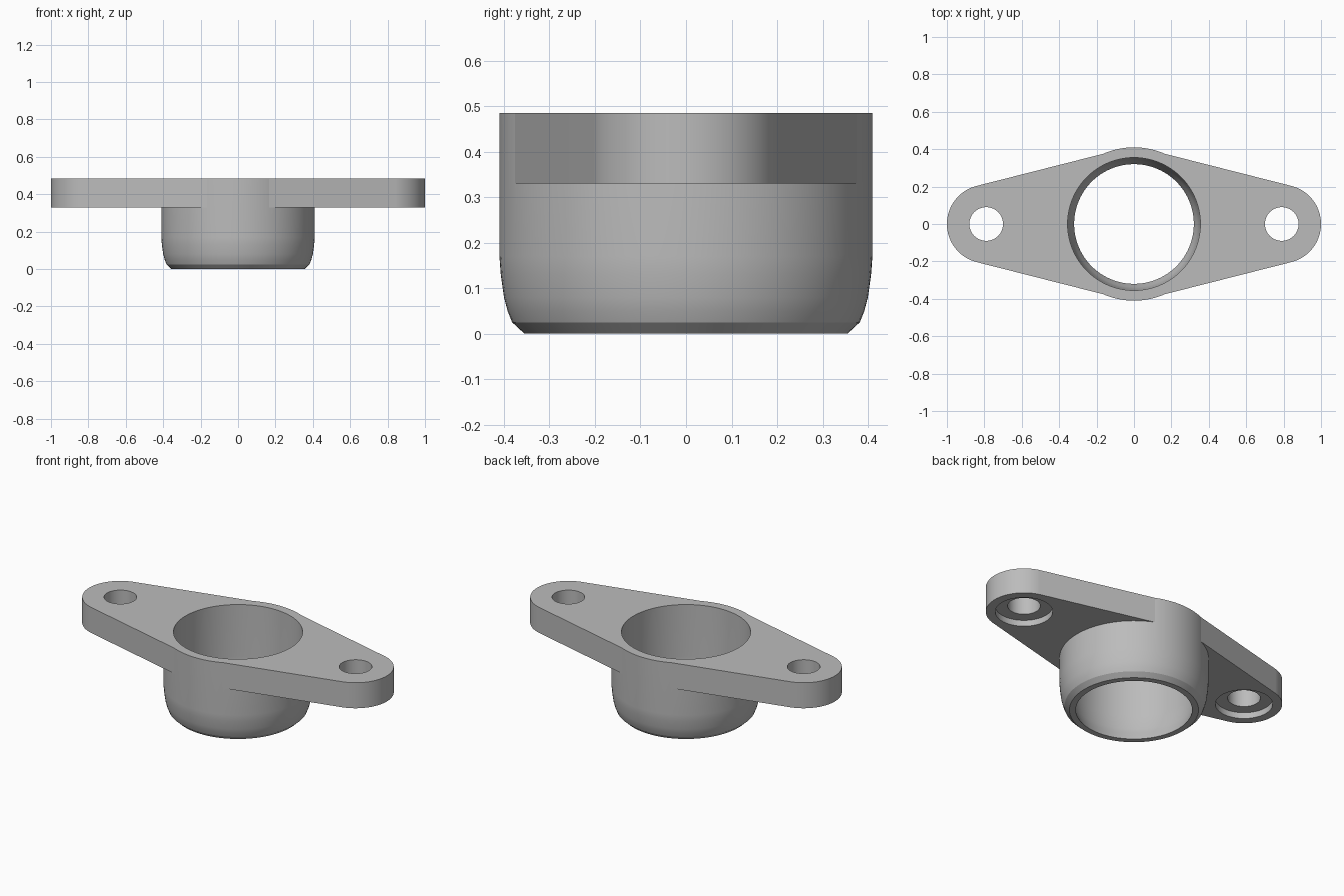
import bpy, bmesh
from math import sin, cos, radians
from mathutils import Matrix, Vector

cube = bpy.data.objects.get("Cube")
if cube:
    bpy.data.objects.remove(cube, do_unlink=True)

TOP, UNDERSIDE = 0.485, 0.33     # flange height range
HOLE_X, END_R = 0.79, 0.21       # lug centre and lug radius

grey = bpy.data.materials.new("plain grey")
grey.use_nodes = True
colour = (0.5, 0.5, 0.5, 1)
grey.diffuse_color = colour
grey.node_tree.nodes["Principled BSDF"].inputs["Base Color"].default_value = colour


def finish(name, bm):
    bmesh.ops.recalc_face_normals(bm, faces=bm.faces)
    mesh = bpy.data.meshes.new(name)
    bm.to_mesh(mesh)
    bm.free()
    mesh.materials.append(grey)
    obj = bpy.data.objects.new(name, mesh)
    bpy.context.collection.objects.link(obj)
    return obj


def arc(cx, r, start, end, steps):
    angles = [radians(start + (end - start) * i / steps) for i in range(steps + 1)]
    return [(cx + r * cos(a), r * sin(a)) for a in angles]


def lathe(name, profile, steps=96):
    bm = bmesh.new()
    verts = [bm.verts.new((r, 0, z)) for r, z in profile]
    edges = [bm.edges.new((a, b)) for a, b in zip(verts, verts[1:] + verts[:1])]
    bmesh.ops.spin(bm, geom=verts + edges, axis=(0, 0, 1), cent=(0, 0, 0),
                   angle=radians(360), steps=steps)
    bmesh.ops.remove_doubles(bm, verts=bm.verts, dist=0.0001)
    return finish(name, bm)


def prism(name, outline, z0, z1, side):
    bm = bmesh.new()
    face = bm.faces.new([bm.verts.new((x * side, y, z0)) for x, y in outline])
    top = bmesh.ops.extrude_face_region(bm, geom=[face])["geom"]
    bmesh.ops.translate(bm, vec=(0, 0, z1 - z0),
                        verts=[v for v in top if isinstance(v, bmesh.types.BMVert)])
    return finish(name, bm)


def combine(target, tool, operation):
    mod = target.modifiers.new(operation.lower(), 'BOOLEAN')
    mod.operation, mod.solver, mod.object = operation, 'EXACT', tool
    bpy.context.view_layer.objects.active = target
    bpy.ops.object.modifier_apply(modifier=mod.name)
    bpy.data.objects.remove(tool, do_unlink=True)


# Hollow hub: straight wall curving inward to a chamfered lower rim
taper = [(0.41, 0.17), (0.407, 0.13), (0.40, 0.08), (0.392, 0.05), (0.382, 0.025)]
wall = 0.055
outer = [(0.41, TOP)] + taper + [(0.355, 0)]
inner = [(0.32, 0)] + [(r - wall, z) for r, z in reversed(taper)] + [(0.41 - wall, TOP)]
flange = lathe("flanged_hub", outer + inner)

# Two tapered lugs rooted in the hub wall
lug = (arc(HOLE_X, END_R, -75, 75, 36) + [(0.165, 0.3753)]
       + arc(0, 0.38, 66, -66, 36) + [(0.165, -0.3753)])
for side in (-1, 1):
    combine(flange, prism("lug", lug, UNDERSIDE, TOP, side), 'UNION')

# Bolt holes with shallow counterbores underneath
for side in (-1, 1):
    for radius, z0, z1 in ((0.09, 0.2, 0.6), (0.158, 0.2, UNDERSIDE + 0.037)):
        circle = arc(HOLE_X, radius, 0, 355, 71)
        combine(flange, prism("cutter", circle, z0, z1, side), 'DIFFERENCE')

# Smooth round walls, crisp rims, flat planes
bpy.ops.object.select_all(action='DESELECT')
flange.select_set(True)
bpy.context.view_layer.objects.active = flange
bpy.ops.object.shade_smooth_by_angle(angle=radians(9))
weighted = flange.modifiers.new("weighted normals", 'WEIGHTED_NORMAL')
weighted.keep_sharp = True
